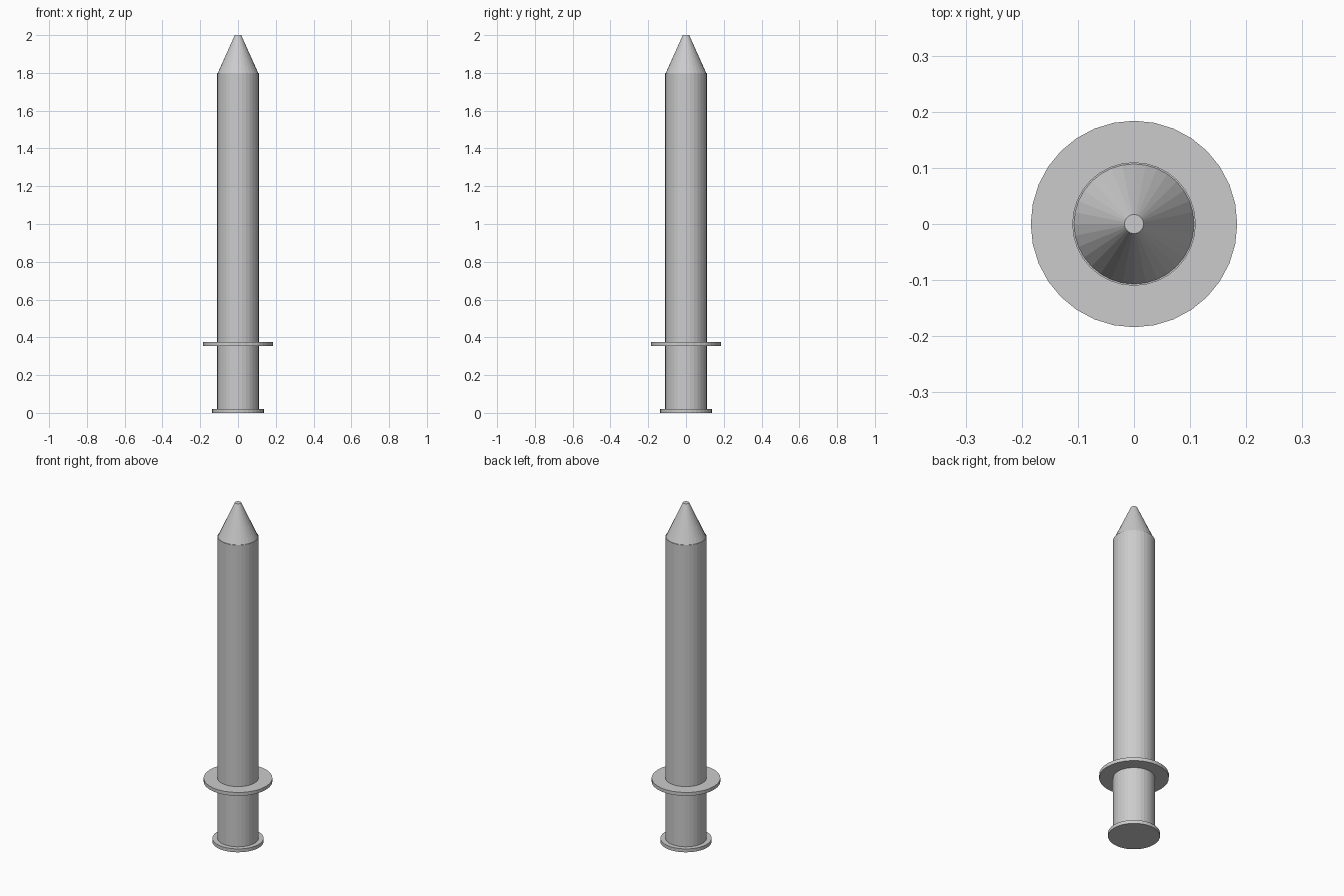
import bpy
import bmesh
from mathutils import Matrix

cube = bpy.data.objects.get("Cube")
if cube:
    bpy.data.objects.remove(cube, do_unlink=True)

SIDES = 32

grey = bpy.data.materials.new("light_grey")
colour = (0.6, 0.6, 0.6, 1)
grey.diffuse_color = colour
grey.use_nodes = True
grey.node_tree.nodes["Principled BSDF"].inputs["Base Color"].default_value = colour


def round_part(name, bottom, top, radius, top_radius=None):
    """Flat-faced capped cylinder or tapered cone between two heights."""
    bm = bmesh.new()
    bmesh.ops.create_cone(
        bm, cap_ends=True, segments=SIDES, radius1=radius,
        radius2=radius if top_radius is None else top_radius,
        depth=top - bottom,
        matrix=Matrix.Translation((0, 0, (bottom + top) / 2)))
    mesh = bpy.data.meshes.new(name)
    bm.to_mesh(mesh)
    bm.free()
    mesh.materials.append(grey)
    obj = bpy.data.objects.new(name, mesh)
    bpy.context.collection.objects.link(obj)
    return obj


# End plate and shaft
round_part("base_plate", 0, 0.02, 0.137)
round_part("shaft", 0.01, 1.8, 0.11)

# Collar around the lower shaft
round_part("collar", 0.355, 0.375, 0.184)

# Blunt tapered tip, slightly narrower than the shaft
round_part("tip", 1.8, 2.0, 0.107, 0.017)
